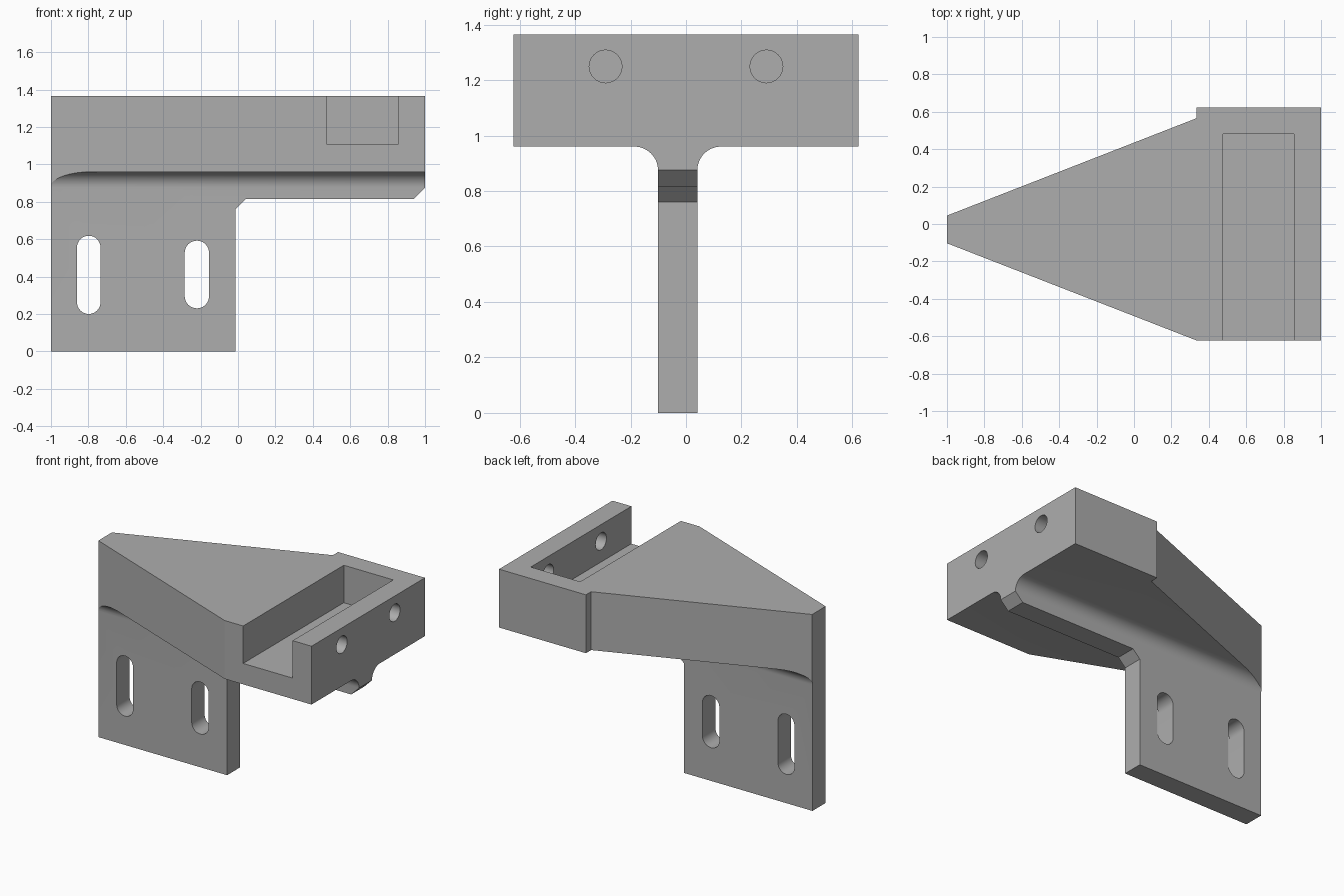
import bpy, bmesh, math
from mathutils import Vector

if "Cube" in bpy.data.objects:
    bpy.data.objects.remove(bpy.data.objects["Cube"])

grey = bpy.data.materials.new("mid grey")
grey.diffuse_color = (0.42, 0.42, 0.42, 1)
grey.use_nodes = True
grey.node_tree.nodes["Principled BSDF"].inputs["Base Color"].default_value = grey.diffuse_color


def prism(name, points, axis, lo, hi):
    """Extrude a 2D outline along an axis: x uses (y,z), y uses (x,z), z uses (x,y)."""
    place = {"x": lambda a, b, t: (t, a, b),
             "y": lambda a, b, t: (a, t, b),
             "z": lambda a, b, t: (a, b, t)}[axis]
    bm = bmesh.new()
    face = bm.faces.new([bm.verts.new(place(a, b, lo)) for a, b in points])
    out = bmesh.ops.extrude_face_region(bm, geom=[face])
    verts = [v for v in out["geom"] if isinstance(v, bmesh.types.BMVert)]
    bmesh.ops.translate(bm, verts=verts, vec=Vector(place(0, 0, hi - lo)))
    bmesh.ops.recalc_face_normals(bm, faces=bm.faces)
    mesh = bpy.data.meshes.new(name)
    bm.to_mesh(mesh)
    bm.free()
    mesh.materials.append(grey)
    obj = bpy.data.objects.new(name, mesh)
    bpy.context.collection.objects.link(obj)
    return obj


def arc(cx, cy, r, start, end, n):
    return [(cx + r * math.cos(math.radians(start + (end - start) * i / n)),
             cy + r * math.sin(math.radians(start + (end - start) * i / n)))
            for i in range(n + 1)]


def combine(target, tool, operation):
    """Apply a boolean and remove the tool."""
    tool.hide_render = True
    mod = target.modifiers.new("cut", "BOOLEAN")
    mod.object, mod.operation, mod.solver = tool, operation, "EXACT"
    bpy.context.view_layer.objects.active = target
    bpy.ops.object.modifier_apply(modifier=mod.name)
    bpy.data.objects.remove(tool)


# T-shaped section: upright web filleted into the wide head
W0, W1, UNDER, R = -0.101, 0.041, 0.96, 0.085
section = [(W0, -0.2), (W1, -0.2)]
section += arc(W1 + R, UNDER - R, R, 180, 90, 14)
section += [(0.8, UNDER), (0.8, 1.6), (-0.8, 1.6), (-0.8, UNDER)]
section += arc(W0 - R, UNDER - R, R, 90, 0, 14)
bracket = prism("bracket", section, "x", -1.2, 1.2)

# Tapered plan outline with a step at the back
plan = [(-1, -0.103), (0.333, -0.622), (1, -0.622), (1, 0.622),
        (0.333, 0.622), (0.333, 0.565), (-1, 0.045)]
combine(bracket, prism("plan_outline", plan, "z", 0, 1.365), "INTERSECT")

# Web cut back under the overhang, with chamfered corners
relief = [(-0.013, -0.3), (-0.013, 0.76), (0.042, 0.815), (0.94, 0.815),
          (1.1, 0.975), (1.1, -0.3)]
combine(bracket, prism("web_relief", relief, "y", -0.9, 0.9), "DIFFERENCE")

# Pocket in the head, open at the top and front
pocket = [(0.475, -0.9), (0.855, -0.9), (0.855, 0.482), (0.475, 0.482)]
combine(bracket, prism("pocket", pocket, "z", 1.105, 1.6), "DIFFERENCE")

# Two upright slots through the web
for x, r, z0, z1 in ((-0.798, 0.063, 0.20, 0.618), (-0.22, 0.065, 0.23, 0.592)):
    slot = arc(x, z1 - r, r, 0, 180, 16) + arc(x, z0 + r, r, 180, 360, 16)
    combine(bracket, prism("slot", slot, "y", -0.5, 0.5), "DIFFERENCE")

# Two round holes through the end wall into the pocket
for y in (-0.29, 0.29):
    hole = arc(y, 1.249, 0.059, 0, 360, 32)[:-1]
    combine(bracket, prism("hole", hole, "x", 0.7, 1.2), "DIFFERENCE")

bpy.ops.object.select_all(action="DESELECT")
bracket.select_set(True)
bpy.context.view_layer.objects.active = bracket
bpy.ops.object.shade_smooth_by_angle(angle=math.radians(15))
